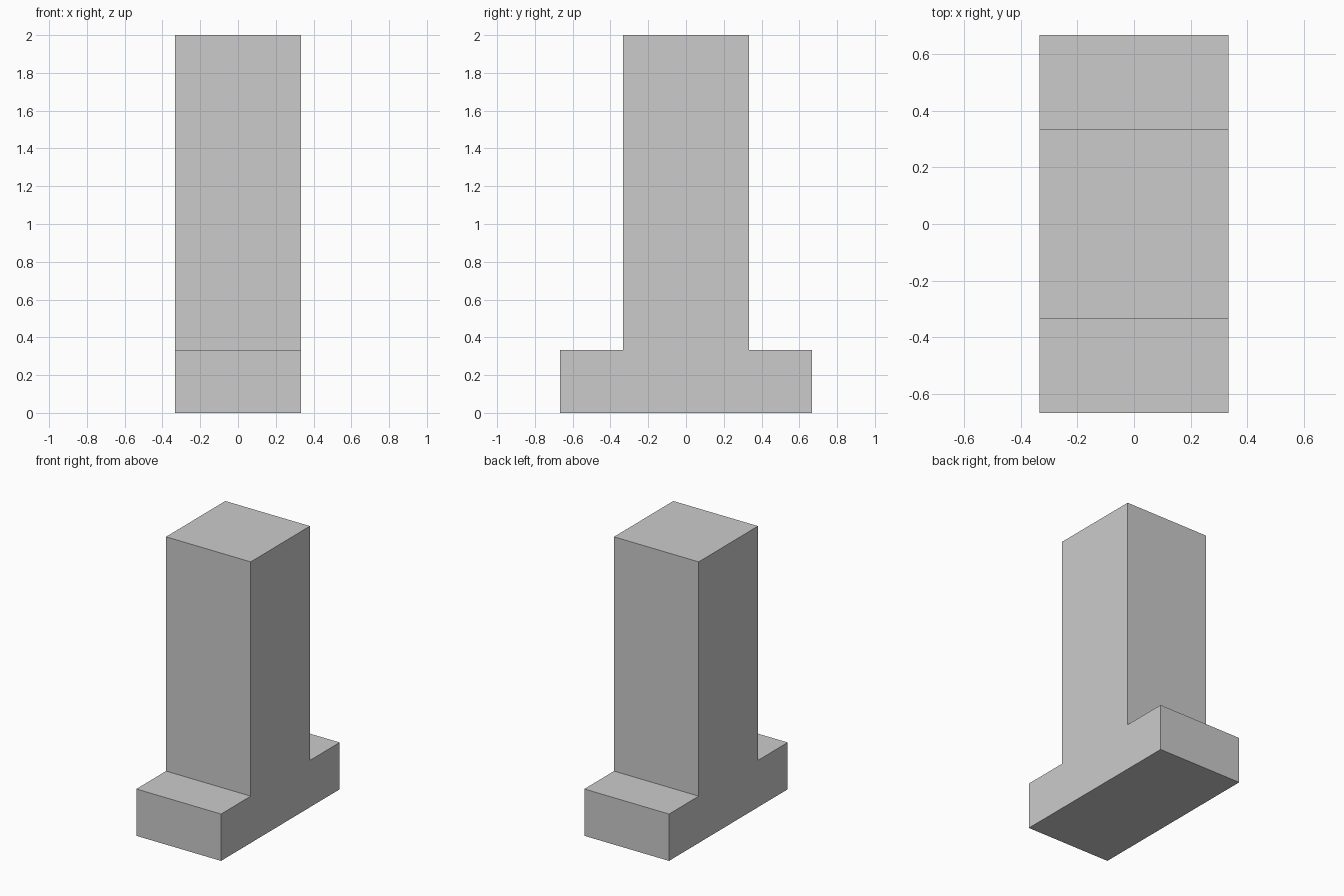
import bpy
import bmesh

if "Cube" in bpy.data.objects:
    bpy.data.objects.remove(bpy.data.objects["Cube"])

U = 1 / 3  # base unit: half column width and foot height

# Half of the inverted-T outline in (y, z), mirrored to complete it
half = [(2 * U, 0), (2 * U, U), (U, U), (U, 2)]
outline = half + [(-y, z) for y, z in reversed(half)]

# Extrude the outline across the width
bm = bmesh.new()
face = bm.faces.new([bm.verts.new((-U, y, z)) for y, z in outline])
result = bmesh.ops.extrude_face_region(bm, geom=[face], use_keep_orig=True)
moved = [v for v in result["geom"] if isinstance(v, bmesh.types.BMVert)]
bmesh.ops.translate(bm, verts=moved, vec=(2 * U, 0, 0))
bmesh.ops.recalc_face_normals(bm, faces=bm.faces)

# Column with stepped foot, one solid body
mesh = bpy.data.meshes.new("footed_column")
bm.to_mesh(mesh)
bm.free()
column = bpy.data.objects.new("footed_column", mesh)
bpy.context.collection.objects.link(column)
